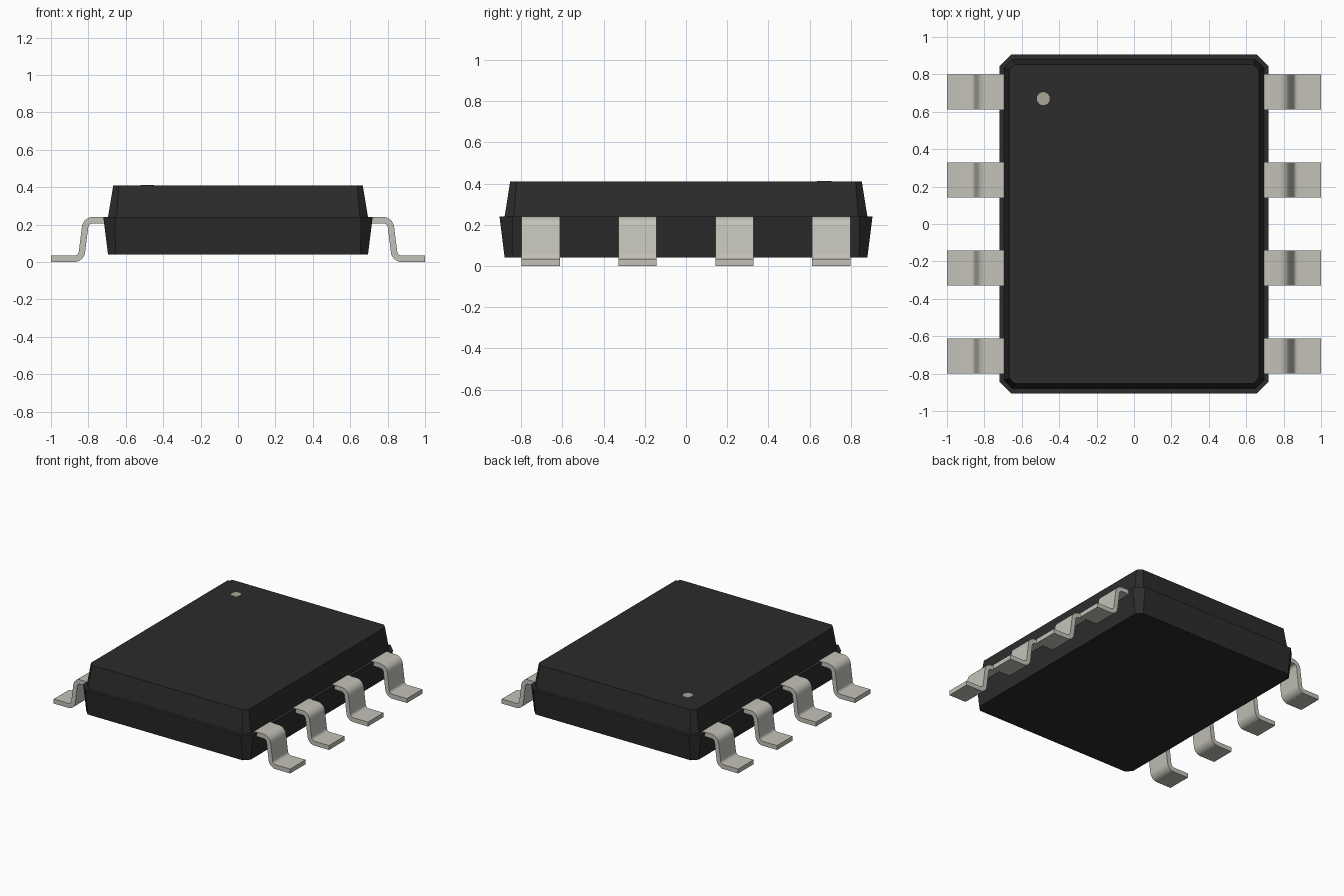
import bpy, bmesh, math
from mathutils import Vector

if "Cube" in bpy.data.objects:
    bpy.data.objects.remove(bpy.data.objects["Cube"])


def material(name, color):
    m = bpy.data.materials.new(name)
    m.diffuse_color = (*color, 1)
    m.use_nodes = True
    m.node_tree.nodes["Principled BSDF"].inputs["Base Color"].default_value = m.diffuse_color
    return m


BLACK = material("black_resin", (0.025, 0.025, 0.025))
TIN = material("tin_plate", (0.55, 0.54, 0.48))
MARK = material("pale_mark", (0.40, 0.38, 0.31))


def add_object(name, bm, mat):
    bmesh.ops.recalc_face_normals(bm, faces=bm.faces)
    mesh = bpy.data.meshes.new(name)
    bm.to_mesh(mesh)
    bm.free()
    mesh.materials.append(mat)
    ob = bpy.data.objects.new(name, mesh)
    bpy.context.collection.objects.link(ob)
    return ob


def octagon(x, y, c):
    # rectangle with chamfered corners, half sizes x and y
    return [(x, y - c), (x - c, y), (c - x, y), (-x, y - c),
            (-x, c - y), (c - x, -y), (x - c, -y), (x, c - y)]


# Moulded body: stacked rings with a small ledge at the parting line
bm = bmesh.new()
rings = [[bm.verts.new((px, py, z)) for px, py in octagon(x, y, c)]
         for x, y, c, z in [(0.695, 0.88, 0.04, 0.04), (0.72, 0.905, 0.062, 0.24),
                            (0.695, 0.88, 0.045, 0.24), (0.667, 0.853, 0.03, 0.41)]]
for a, b in zip(rings, rings[1:]):
    for i in range(8):
        j = (i + 1) % 8
        bm.faces.new((a[i], a[j], b[j], b[i]))
bm.faces.new(rings[0])
bm.faces.new(rings[-1])
add_object("body", bm, BLACK)

# Pin one marker dot
bm = bmesh.new()
bmesh.ops.create_cone(bm, cap_ends=True, segments=16, radius1=0.035, radius2=0.035, depth=0.004)
bmesh.ops.translate(bm, verts=bm.verts, vec=(-0.485, 0.67, 0.41))
add_object("pin_one_dot", bm, MARK)


def rounded_path(points, radius, steps):
    # returns (position, tangent) samples with circular bends at inner points
    pts = [Vector(p) for p in points]
    out = [(pts[0], (pts[1] - pts[0]).normalized())]
    for a, b, c in zip(pts, pts[1:], pts[2:]):
        t0, t1 = (b - a).normalized(), (c - b).normalized()
        turn = t0.angle(t1)
        side = math.copysign(1, t0.x * t1.y - t0.y * t1.x)
        start = b - t0 * radius * math.tan(turn / 2)
        center = start + Vector((-t0.y, t0.x)) * side * radius
        for i in range(steps + 1):
            ang = math.atan2(t0.y, t0.x) + side * turn * i / steps
            t = Vector((math.cos(ang), math.sin(ang)))
            out.append((center - Vector((-t.y, t.x)) * side * radius, t))
    out.append((pts[-1], (pts[-1] - pts[-2]).normalized()))
    return out


# Gull-wing lead: bent strip, extruded to its width along y
HALF_T, HALF_W = 0.017, 0.093
bm = bmesh.new()
sections = []
for p, t in rounded_path([(0.68, 0.224), (0.813, 0.224), (0.839, 0.017), (1.0, 0.017)], 0.043, 8):
    n = Vector((-t.y, t.x)) * HALF_T
    up, low = p + n, p - n
    sections.append([bm.verts.new(v) for v in ((up.x, -HALF_W, up.y), (up.x, HALF_W, up.y),
                                               (low.x, HALF_W, low.y), (low.x, -HALF_W, low.y))])
for a, b in zip(sections, sections[1:]):
    for i in range(4):
        j = (i + 1) % 4
        bm.faces.new((a[i], a[j], b[j], b[i]))
bm.faces.new(sections[0])
bm.faces.new(sections[-1])
lead = add_object("lead_right_1", bm, TIN)
bpy.context.view_layer.objects.active = lead
lead.select_set(True)
bpy.ops.object.shade_smooth_by_angle(angle=math.radians(30))

# Four leads down each side
for side, turn in (("right", 0), ("left", math.pi)):
    for k in range(4):
        ob = lead
        if (side, k) != ("right", 0):
            ob = lead.copy()
            ob.name = f"lead_{side}_{k + 1}"
            bpy.context.collection.objects.link(ob)
        ob.location.y = -0.705 + 0.47 * k
        ob.rotation_euler.z = turn
